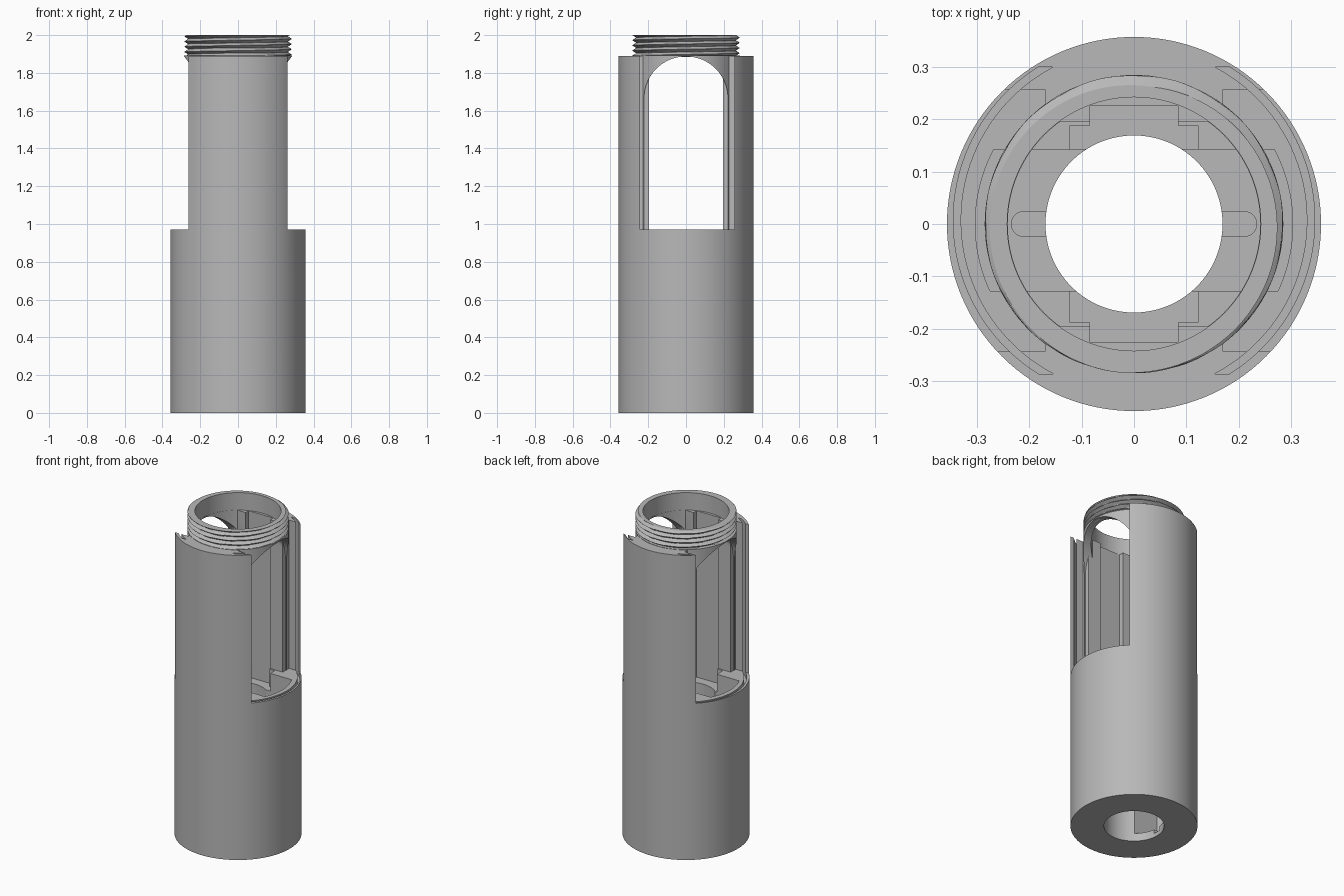
import bpy, bmesh, math

cube = bpy.data.objects.get("Cube")
if cube:
    bpy.data.objects.remove(cube, do_unlink=True)

grey = bpy.data.materials.new("plain grey")
grey.use_nodes = True
colour = (0.48, 0.48, 0.48, 1)
grey.diffuse_color = colour
grey.node_tree.nodes["Principled BSDF"].inputs["Base Color"].default_value = colour


def finish(name, bm):
    bmesh.ops.recalc_face_normals(bm, faces=bm.faces)
    mesh = bpy.data.meshes.new(name)
    bm.to_mesh(mesh)
    bm.free()
    mesh.materials.append(grey)
    ob = bpy.data.objects.new(name, mesh)
    bpy.context.collection.objects.link(ob)
    return ob


def prism(name, points, low, high, place=lambda a, b, c: (a, b, c)):
    """Extrude an outline; place maps outline and depth to x, y, z."""
    bm = bmesh.new()
    bottom = [bm.verts.new(place(a, b, low)) for a, b in points]
    top = [bm.verts.new(place(a, b, high)) for a, b in points]
    bm.faces.new(bottom)
    bm.faces.new(top)
    n = len(points)
    for i in range(n):
        j = (i + 1) % n
        bm.faces.new((bottom[i], bottom[j], top[j], top[i]))
    return finish(name, bm)


def circle(r, n=128):
    return [(r * math.cos(math.tau * i / n), r * math.sin(math.tau * i / n)) for i in range(n)]


def rect(x0, x1, y0, y1):
    return [(x0, y0), (x1, y0), (x1, y1), (x0, y1)]


def combine(target, tool, operation="DIFFERENCE"):
    mod = target.modifiers.new("combine", "BOOLEAN")
    mod.operation = operation
    mod.solver = "EXACT"
    mod.object = tool
    bpy.context.view_layer.objects.active = target
    bpy.ops.object.modifier_apply(modifier=mod.name)
    bpy.data.objects.remove(tool, do_unlink=True)


def arch(half_width):
    """Round-topped doorway outline in y and z."""
    r, spring = 0.222, 1.665
    outline = [(-half_width, LEDGE), (half_width, LEDGE)]
    for i in range(33):
        a = math.pi * i / 32
        y = max(-half_width, min(half_width, r * math.cos(a)))
        outline.append((y, spring + r * math.sin(a)))
    return outline


def along_x(y, z, x):
    return (x, y, z)


LEDGE, SHOULDER, TOP = 0.97, 1.89, 2.0
SHIFT = 0.007

# Outer barrel
body = prism("barrel", circle(0.357), 0, SHOULDER)

# Side openings and curved sliding-door grooves
for side in (-1, 1):
    combine(body, prism("opening_cutter", rect(side * 0.17, side * 0.5, SHIFT - 0.25, SHIFT + 0.25),
                        LEDGE, 2.2))
    groove = []
    for r, way in ((0.345, 1), (0.331, -1)):
        end = math.asin(0.293 / r)
        for i in range(41):
            a = way * end * (i / 20 - 1)
            groove.append((side * r * math.cos(a), SHIFT + r * math.sin(a)))
    combine(body, prism("groove_cutter", groove, LEDGE - 0.03, 2.2))

# Inner sleeve carrying the arches
combine(body, prism("sleeve", circle(0.285), 0.9, SHOULDER + 0.002), "UNION")

# Arched doorways, wider on the outside
combine(body, prism("arch_cutter", arch(0.195), -0.5, 0.5, along_x))
for side in (-1, 1):
    combine(body, prism("arch_cutter", arch(0.222), side * 0.17, side * 0.5, along_x))

# Central chamber, limited by the bore of the neck
chamber = prism("chamber_cutter", rect(-0.3, 0.3, -0.195, 0.195), LEDGE, 2.2)
combine(chamber, prism("bore", circle(0.241), 0.5, 2.5), "INTERSECT")
combine(body, chamber)

# Stepped recess and long channels in the chamber walls
combine(body, prism("step_cutter", rect(-0.122, 0.122, -0.188, 0.188), 0.86, 1.2))
combine(body, prism("channel_cutter", rect(-0.084, 0.084, -0.225, 0.225), 0.86, 2.2))

# Deep lower pocket with rounded ends
pocket = prism("pocket_cutter", rect(-0.4, 0.4, SHIFT - 0.135, SHIFT + 0.135), 0.05, 1.1)
combine(pocket, prism("pocket_end", circle(0.303), -0.2, 1.5), "INTERSECT")
combine(body, pocket)

# Bottom hole and shallow rounded floor slot
combine(body, prism("hole_cutter", circle(0.169), -0.2, 1.2))
slot = []
for side in (1, -1):
    for i in range(13):
        a = math.pi * (i / 12 - 0.5)
        slot.append((side * (0.21 + 0.024 * math.cos(a)), side * 0.024 * math.sin(a)))
combine(body, prism("slot_cutter", slot, 0.025, 0.2))

# Threaded neck: closed sleeve with a helical outer face
bm = bmesh.new()
around, levels, pitch = 128, 48, 0.0275
base = SHOULDER - 0.005
columns = []
for i in range(around):
    turn = i / around
    c, s = math.cos(math.tau * turn), math.sin(math.tau * turn)
    loop = [(0.242, base)]
    for k in range(levels + 1):
        z = base + (TOP - base) * k / levels
        wave = abs(2 * ((z / pitch - turn) % 1) - 1)
        loop.append((0.264 + 0.021 * wave, z))
    loop.append((0.242, TOP))
    columns.append([bm.verts.new((r * c, r * s, z)) for r, z in loop])
for i in range(around):
    a, b = columns[i], columns[(i + 1) % around]
    for k in range(len(a)):
        m = (k + 1) % len(a)
        bm.faces.new((a[k], b[k], b[m], a[m]))
neck = finish("threaded_neck", bm)

# Smooth round walls, crisp edges
for ob in (body, neck):
    bpy.ops.object.select_all(action="DESELECT")
    ob.select_set(True)
    bpy.context.view_layer.objects.active = ob
    bpy.ops.object.shade_smooth_by_angle(angle=math.radians(30))
